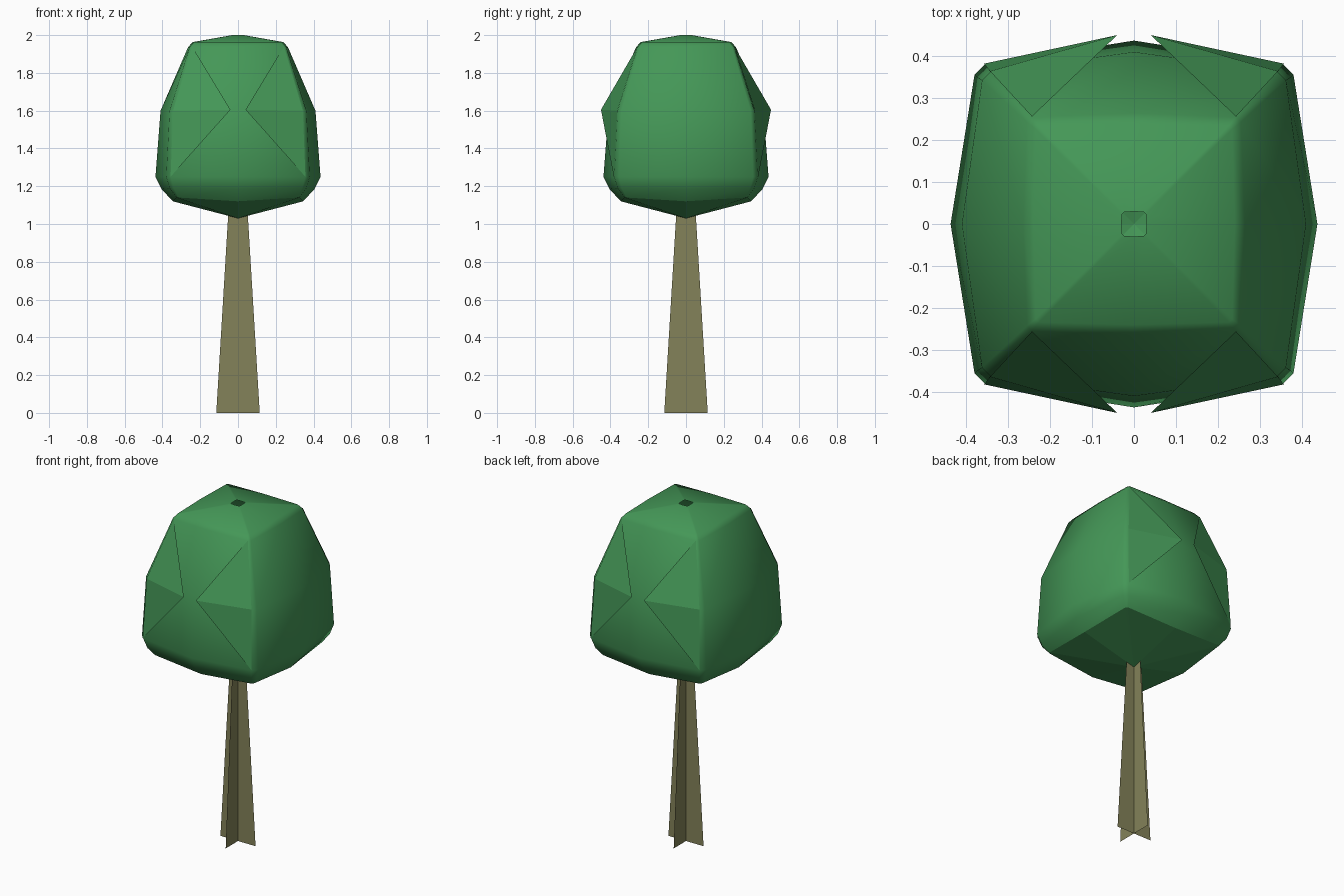
import bpy

if "Cube" in bpy.data.objects:
    bpy.data.objects.remove(bpy.data.objects["Cube"])


def material(name, rgb):
    m = bpy.data.materials.new(name)
    m.diffuse_color = (*rgb, 1)
    m.use_nodes = True
    m.node_tree.nodes["Principled BSDF"].inputs["Base Color"].default_value = m.diffuse_color
    return m


def add_mesh(name, verts, faces, mat, smooth=None):
    """smooth: list of per-face smooth flags, or None for flat."""
    me = bpy.data.meshes.new(name)
    me.from_pydata(verts, [], faces)
    me.materials.append(mat)
    me.polygons.foreach_set("use_smooth", smooth or [False] * len(faces))
    ob = bpy.data.objects.new(name, me)
    bpy.context.collection.objects.link(ob)
    return ob


bark = material("bark", (0.23, 0.225, 0.10))
leaf = material("leaf", (0.058, 0.31, 0.095))
QUARTERS = [(1, 0), (0, 1), (-1, 0), (0, -1)]

# Trunk: four tapering fins forming two crossed planes
W0, W1, H = 0.115, 0.05, 1.08
verts, faces = [], []
for c, s in QUARTERS:
    n = len(verts)
    verts += [(c * w, s * w, z) for w, z in ((0, 0), (W0, 0), (W1, H), (0, H))]
    faces.append((n, n + 1, n + 2, n + 3))
add_mesh("trunk", verts, faces, bark)

# Canopy: rounded-square rings (mid radius, mid z, corner long, corner short, corner z)
rings = [
    (0.345, 1.12, 0.325, 0.315, 1.14),
    (0.405, 1.185, 0.362, 0.340, 1.19),
    (0.437, 1.25, 0.380, 0.355, 1.25),
    (0.410, 1.60, 0.362, 0.342, 1.60),
    (0.264, 1.937, 0.255, 0.243, 1.937),
    (0.240, 1.963, 0.234, 0.226, 1.963),
    (0.030, 2.00, 0.028, 0.024, 2.00),
]
verts = [(0, 0, 1.03)]
for mid, zm, a, b, zc in rings:
    for c, s in QUARTERS:
        for x, y, z in ((mid, 0, zm), (a, b, zc), (b, a, zc)):
            verts.append((c * x - s * y, s * x + c * y, z))
N = 12
faces, smooth = [], []
for i in range(N):
    j = (i + 1) % N
    faces.append((0, 1 + j, 1 + i))      # flat underside
    smooth.append(False)
    for r in range(len(rings) - 1):
        lo, hi = 1 + r * N, 1 + (r + 1) * N
        faces.append((lo + i, lo + j, hi + j, hi + i))
        smooth.append(True)
add_mesh("canopy", verts, faces, leaf, smooth)

# Leaf flaps: pointed folds on the front and back, mirrored left and right
verts, faces = [], []
for sx in (-1, 1):
    for sy in (-1, 1):
        n = len(verts)
        flap = [(0.04, 0.45, 1.605), (0.243, 0.256, 1.94),
                (0.343, 0.364, 1.60), (0.357, 0.382, 1.25)]
        verts += [(sx * x, sy * y, z) for x, y, z in flap]
        tris = [(0, 2, 1), (0, 3, 2)]
        if sx * sy < 0:
            tris = [t[::-1] for t in tris]
        # tip, mid corner, top corner runs clockwise seen from outside: flip it
        faces += [tuple(n + k for k in t[::-1]) for t in tris]
add_mesh("canopy_flaps", verts, faces, leaf)
